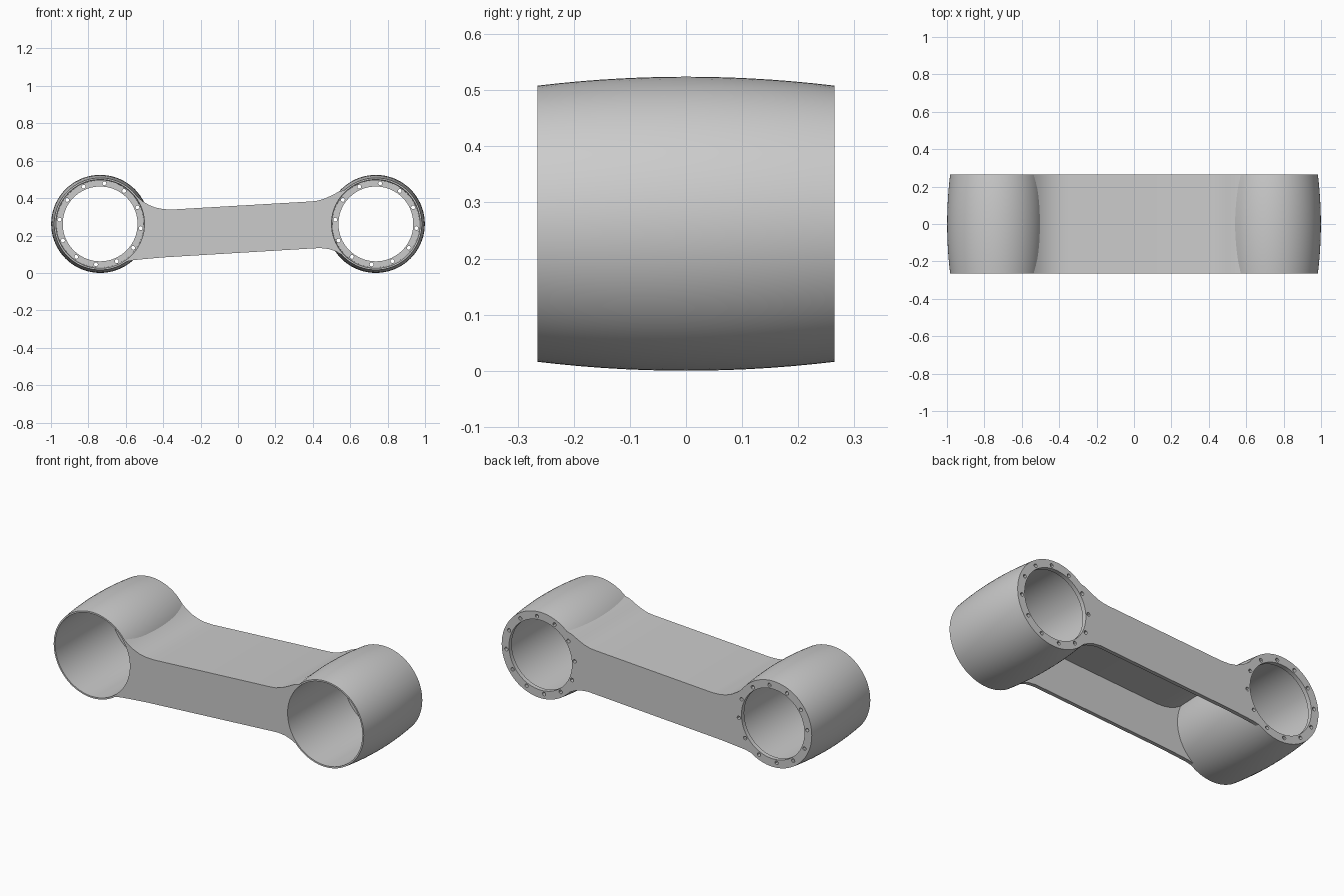
import bpy, bmesh
from math import sin, cos, pi, radians

if "Cube" in bpy.data.objects:
    bpy.data.objects.remove(bpy.data.objects["Cube"])

CZ, CX, HALF = 0.262, 0.737, 0.265
COL = bpy.context.collection


def finish(name, bm):
    bmesh.ops.recalc_face_normals(bm, faces=bm.faces[:])
    me = bpy.data.meshes.new(name)
    bm.to_mesh(me)
    bm.free()
    ob = bpy.data.objects.new(name, me)
    COL.objects.link(ob)
    return ob


def lathe(name, profile, cx, n=72):
    # closed (radius, y) profile turned about the barrel axis
    bm = bmesh.new()
    rings = [[bm.verts.new((cx + r * cos(2 * pi * i / n), y, CZ + r * sin(2 * pi * i / n)))
              for r, y in profile] for i in range(n)]
    k = len(profile)
    for i in range(n):
        a, b = rings[i], rings[(i + 1) % n]
        for j in range(k):
            bm.faces.new((a[j], a[(j + 1) % k], b[(j + 1) % k], b[j]))
    return finish(name, bm)


def prism(name, outline, half):
    # x-z outline extruded along y
    bm = bmesh.new()
    f = bm.faces.new([bm.verts.new((x, -half, z)) for x, z in outline])
    g = bmesh.ops.extrude_face_region(bm, geom=[f])
    bmesh.ops.translate(bm, vec=(0, 2 * half, 0),
                        verts=[v for v in g['geom'] if isinstance(v, bmesh.types.BMVert)])
    return finish(name, bm)


def cut(ob, cutter):
    m = ob.modifiers.new("cut", 'BOOLEAN')
    m.operation, m.solver, m.object = 'DIFFERENCE', 'EXACT', cutter
    bpy.context.view_layer.objects.active = ob
    bpy.ops.object.modifier_apply(modifier=m.name)
    bpy.data.objects.remove(cutter)


def smooth(ob):
    bpy.ops.object.select_all(action='DESELECT')
    ob.select_set(True)
    bpy.context.view_layer.objects.active = ob
    bpy.ops.object.shade_smooth_by_angle(angle=radians(30))


def bolt_holes(cx, n=12, s=12):
    bm = bmesh.new()
    for i in range(n):
        a = radians(24) + 2 * pi * i / n
        x, z = cx + 0.218 * cos(a), CZ + 0.218 * sin(a)
        f = bm.faces.new([bm.verts.new((x + 0.0105 * cos(2 * pi * j / s), 0.2,
                                        z + 0.0105 * sin(2 * pi * j / s))) for j in range(s)])
        g = bmesh.ops.extrude_face_region(bm, geom=[f])
        bmesh.ops.translate(bm, vec=(0, 0.1, 0),
                            verts=[v for v in g['geom'] if isinstance(v, bmesh.types.BMVert)])
    ob = finish("hole_cutter", bm)
    ob.hide_render = True
    return ob


# Barrels: bulged shell, open at the front, drilled flange at the back
outer = [(0.246 + 0.016 * (1 - (y / HALF) ** 2), y)
         for y in (-HALF + 2 * HALF * i / 14 for i in range(15))]
inner = [(0.200, HALF), (0.200, 0.240), (0.233, 0.240), (0.236, 0.0), (0.237, -HALF)]
for name, cx in (("left_barrel", -CX), ("right_barrel", CX)):
    barrel = lathe(name, outer + inner, cx)
    cut(barrel, bolt_holes(cx))
    smooth(barrel)


# Arm: inverted channel blended into both barrels
def arc(cx, a0, a1, n=16, r=0.241):
    return [(cx + r * cos(radians(a0 + (a1 - a0) * i / n)),
             CZ + r * sin(radians(a0 + (a1 - a0) * i / n))) for i in range(n + 1)]


top = [(-0.545, 0.412), (-0.51, 0.383), (-0.475, 0.363), (-0.44, 0.349), (-0.40, 0.341),
       (-0.35, 0.339), (0.39, 0.382), (0.425, 0.386), (0.46, 0.396), (0.50, 0.414),
       (0.54, 0.435)]
bottom = [(0.555, 0.098), (0.52, 0.116), (0.485, 0.128), (0.44, 0.133), (0.40, 0.131),
          (-0.40, 0.083), (-0.50, 0.074), (-0.56, 0.068)]
arm = prism("arm", arc(-CX, -58, 46) + top + arc(CX, 130, 228) + bottom, HALF)

upper = [(-0.60, 0.425)] + [(x, z - 0.022) for x, z in top] + [(0.60, 0.44)]
cavity = prism("arm_cavity", upper + [(0.60, -0.1), (-0.62, -0.1)], 0.243)
cavity.hide_render = True
cut(arm, cavity)
smooth(arm)
